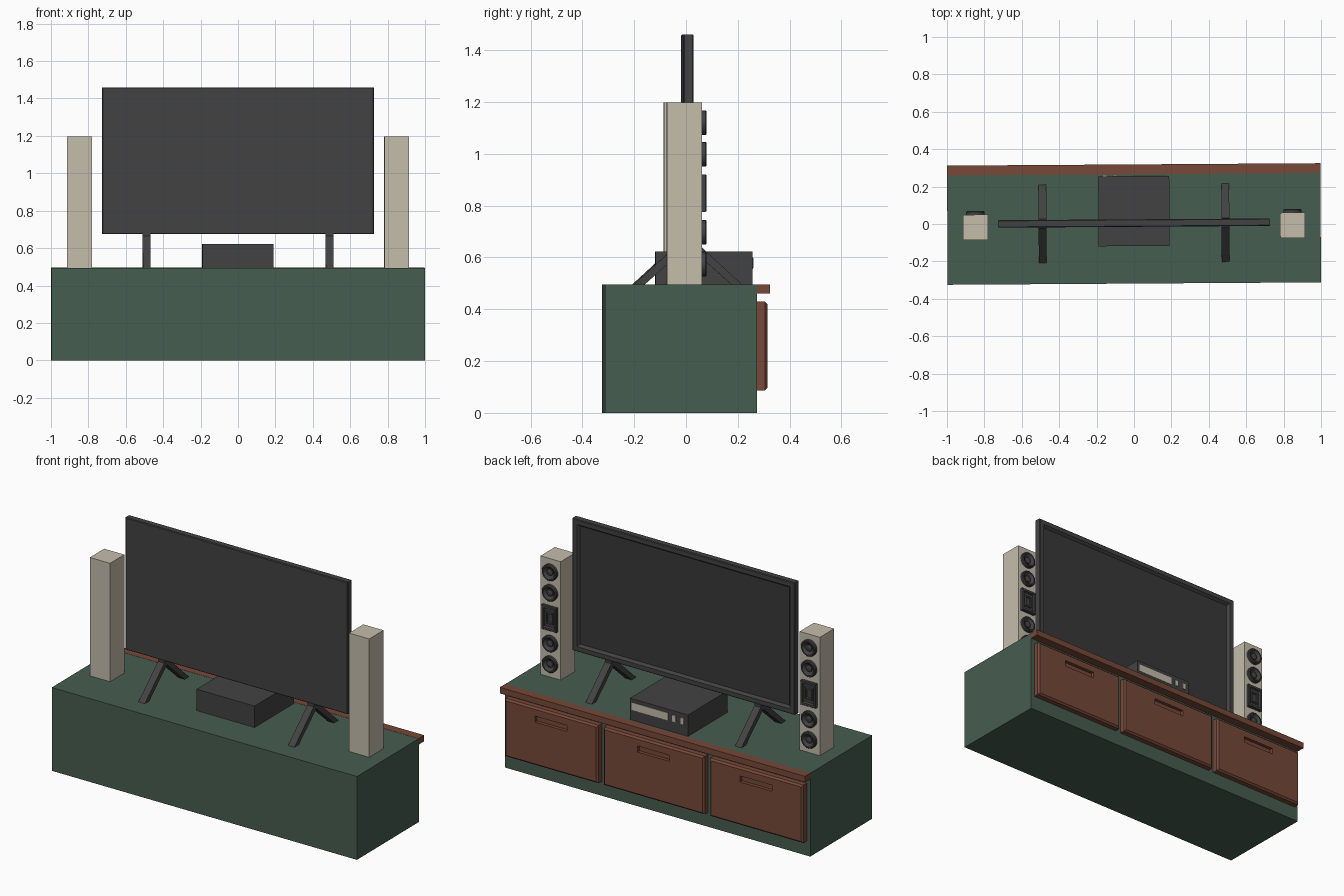
import bpy, bmesh, math
from mathutils import Matrix

if "Cube" in bpy.data.objects:
    bpy.data.objects.remove(bpy.data.objects["Cube"])

TURN = Matrix.Rotation(0.0065, 4, 'Z')  # whole set sits slightly turned


def material(name, rgb):
    m = bpy.data.materials.new(name)
    m.diffuse_color = (*rgb, 1)
    m.use_nodes = True
    m.node_tree.nodes["Principled BSDF"].inputs["Base Color"].default_value = m.diffuse_color
    return m


GREEN = material("green_paint", (0.062, 0.11, 0.08))
RUST = material("rust_wood", (0.18, 0.065, 0.04))
CREAM = material("cream", (0.56, 0.51, 0.41))
DARK = material("dark_plastic", (0.055, 0.055, 0.057))
SCREEN = material("screen_black", (0.04, 0.04, 0.041))


def finish(name, bm, mat):
    bmesh.ops.recalc_face_normals(bm, faces=bm.faces)
    bm.transform(TURN)
    me = bpy.data.meshes.new(name)
    bm.to_mesh(me)
    bm.free()
    me.materials.append(mat)
    ob = bpy.data.objects.new(name, me)
    bpy.context.collection.objects.link(ob)
    return ob


def loft(name, sections, mat):
    """Skin a list of equal-length point loops and cap both ends."""
    bm = bmesh.new()
    rings = [[bm.verts.new(p) for p in s] for s in sections]
    n = len(rings[0])
    for a, b in zip(rings, rings[1:]):
        for i in range(n):
            j = (i + 1) % n
            bm.faces.new((a[i], a[j], b[j], b[i]))
    bm.faces.new(rings[0])
    bm.faces.new(rings[-1])
    return finish(name, bm, mat)


def rect(cx, cz, hw, hh, y):
    return [(cx - hw, y, cz - hh), (cx + hw, y, cz - hh),
            (cx + hw, y, cz + hh), (cx - hw, y, cz + hh)]


def circle(cx, cz, r, y, n=24):
    return [(cx + r * math.cos(2 * math.pi * i / n), y,
             cz + r * math.sin(2 * math.pi * i / n)) for i in range(n)]


def box(name, x0, x1, y0, y1, z0, z1, mat):
    c = ((x0 + x1) / 2, (z0 + z1) / 2, (x1 - x0) / 2, (z1 - z0) / 2)
    return loft(name, [rect(*c, y0), rect(*c, y1)], mat)


# Cabinet body and top lip
box("cabinet_body", -0.998, 0.998, -0.3185, 0.268, 0, 0.495, GREEN)
box("cabinet_lip", -0.998, 0.998, 0.266, 0.3185, 0.46, 0.496, RUST)

# Drawers with chamfered edges and a recessed grip
for name, cx, hw in (("left_drawer", -0.67, 0.305), ("middle_drawer", 0, 0.33),
                     ("right_drawer", 0.67, 0.305)):
    cz, hh = 0.258, 0.172
    loft(name, [rect(cx, cz, hw, hh, 0.266),
                rect(cx, cz, hw, hh, 0.298),
                rect(cx, cz, hw - 0.01, hh - 0.01, 0.308),
                rect(cx, 0.362, 0.105, 0.018, 0.308),
                rect(cx, 0.362, 0.105, 0.018, 0.288)], RUST)

# Television casing with a sunken screen
tz, tw, th = 1.0675, 0.727, 0.3925
loft("tv_casing", [rect(0, tz, tw - 0.004, th - 0.004, -0.015),
                   rect(0, tz, tw, th, -0.011),
                   rect(0, tz, tw, th, 0.021),
                   rect(0, tz, tw - 0.004, th - 0.004, 0.025),
                   rect(0, tz, tw - 0.03, th - 0.03, 0.025),
                   rect(0, tz, tw - 0.042, th - 0.042, 0.008)], DARK)
box("tv_screen", -tw + 0.042, tw - 0.042, 0.004, 0.010,
    tz - th + 0.042, tz + th - 0.042, SCREEN)

# Splayed television legs
LEG = [(-0.205, 0.495), (-0.02, 0.665), (-0.02, 0.68), (0.03, 0.68), (0.03, 0.665),
       (0.213, 0.495), (0.172, 0.495), (0.005, 0.645), (-0.163, 0.495)]
for side, s in (("left", -1), ("right", 1)):
    loft(side + "_tv_leg", [[(s * 0.489 + d, y, z) for y, z in LEG]
                            for d in (-0.021, 0.021)], DARK)

# Media box with display and two buttons
box("media_box", -0.19, 0.19, -0.118, 0.256, 0.495, 0.622, DARK)
loft("box_display", [rect(0.058, 0.578, 0.12, 0.022, 0.25),
                     rect(0.058, 0.578, 0.12, 0.022, 0.258)], CREAM)
for i, x in enumerate((-0.1, -0.155)):
    box("box_button_%d" % (i + 1), x - 0.011, x + 0.011, 0.25, 0.262, 0.56, 0.597, CREAM)

# Speakers: tower, four round drivers and a square tweeter panel
FRONT = 0.055
DRIVER = [(0.048, -0.005), (0.048, 0.014), (0.044, 0.019), (0.037, 0.019),
          (0.033, 0.014), (0.020, 0.004), (0.019, 0.009), (0.012, 0.013), (0.004, 0.014)]
for side, s in (("left", -1), ("right", 1)):
    cx = s * 0.8475
    box(side + "_speaker", cx - 0.066, cx + 0.066, -0.08, FRONT, 0.495, 1.198, CREAM)
    for i, z in enumerate((1.12, 0.998, 0.697, 0.574)):
        ob = loft("%s_driver_%d" % (side, i + 1),
                  [circle(cx, z, r, FRONT + d) for r, d in DRIVER], DARK)
        bpy.context.view_layer.objects.active = ob
        ob.select_set(True)
        bpy.ops.object.shade_smooth_by_angle(angle=math.radians(30))
        ob.select_set(False)
    loft(side + "_tweeter", [rect(cx, 0.848, w, h, FRONT + d) for w, h, d in
                             ((0.049, 0.072, -0.005), (0.049, 0.072, 0.015),
                              (0.046, 0.069, 0.019), (0.037, 0.057, 0.019),
                              (0.034, 0.053, 0.006), (0.024, 0.037, 0.006),
                              (0.021, 0.034, 0.013), (0.016, 0.026, 0.013),
                              (0.013, 0.022, 0.007))], DARK)
